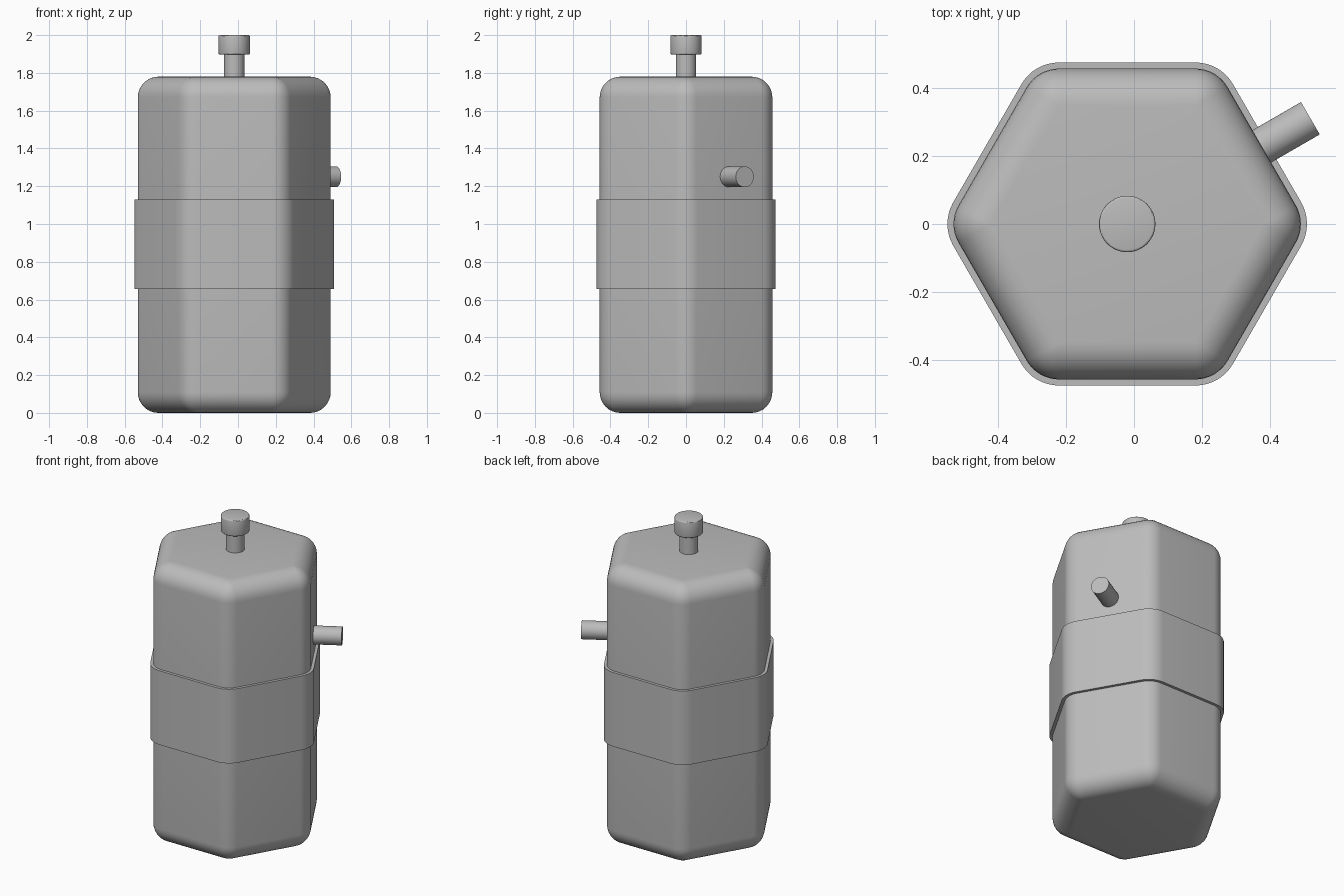
import bpy, bmesh, math
from mathutils import Matrix, Vector

if "Cube" in bpy.data.objects:
    bpy.data.objects.remove(bpy.data.objects["Cube"], do_unlink=True)

CX = -0.02          # axis of the container
APOTHEM = 0.457     # centre to flat side
ROUND = 0.11        # edge rounding
HEIGHT = 1.78

grey = bpy.data.materials.new("plain grey")
grey.use_nodes = True
colour = (0.5, 0.5, 0.5, 1)
grey.diffuse_color = colour
grey.node_tree.nodes["Principled BSDF"].inputs["Base Color"].default_value = colour


def finish(name, bm):
    bmesh.ops.remove_doubles(bm, verts=bm.verts, dist=1e-5)
    bmesh.ops.recalc_face_normals(bm, faces=bm.faces)
    mesh = bpy.data.meshes.new(name)
    bm.to_mesh(mesh)
    bm.free()
    mesh.materials.append(grey)
    obj = bpy.data.objects.new(name, mesh)
    bpy.context.collection.objects.link(obj)
    bpy.ops.object.select_all(action="DESELECT")
    obj.select_set(True)
    bpy.context.view_layer.objects.active = obj
    bpy.ops.object.shade_smooth_by_angle(angle=math.radians(30))
    return obj


def hex_ring(bm, core, radius, z, steps=8):
    """Hexagon of the given core apothem, grown outwards with round corners."""
    ring = []
    for k in range(6):
        corner = Vector((math.cos(k * math.pi / 3), math.sin(k * math.pi / 3)))
        corner *= core / math.cos(math.pi / 6)
        for s in range(steps + 1):
            a = (k - 0.5 + s / steps) * math.pi / 3
            ring.append(bm.verts.new((CX + corner.x + radius * math.cos(a),
                                      corner.y + radius * math.sin(a), z)))
    return ring


def loft(bm, rings):
    for lower, upper in zip(rings, rings[1:]):
        n = len(lower)
        for i in range(n):
            j = (i + 1) % n
            bm.faces.new((lower[i], lower[j], upper[j], upper[i]))


def cylinder(name, radius, start, end, bevel=0.0):
    start, end = Vector(start), Vector(end)
    axis = end - start
    turn = axis.to_track_quat("Z", "Y").to_matrix().to_4x4()
    bm = bmesh.new()
    bmesh.ops.create_cone(bm, cap_ends=True, segments=48, radius1=radius,
                          radius2=radius, depth=axis.length,
                          matrix=Matrix.Translation((start + end) / 2) @ turn)
    if bevel:
        rims = [e for e in bm.edges if any(len(f.verts) > 4 for f in e.link_faces)]
        bmesh.ops.bevel(bm, geom=rims, offset=bevel, segments=3,
                        profile=0.5, affect="EDGES")
    return finish(name, bm)


# Container body: hexagonal prism with every edge rounded
bm = bmesh.new()
core, rings, steps = APOTHEM - ROUND, [], 8
for base, first in ((ROUND, -math.pi / 2), (HEIGHT - ROUND, 0)):
    for s in range(steps + 1):
        t = first + s / steps * math.pi / 2
        rings.append(hex_ring(bm, core, ROUND * math.cos(t), base + ROUND * math.sin(t)))
loft(bm, rings)
for ring in (rings[0], rings[-1]):
    bm.faces.new(ring[::steps + 1])
finish("container_body", bm)

# Band round the middle
bm = bmesh.new()
inner, outer, low, high = ROUND - 0.004, ROUND + 0.018, 0.657, 1.13
rings = [hex_ring(bm, core, r, z) for r, z in
         ((inner, low), (outer, low), (outer, high), (inner, high))]
loft(bm, rings + rings[:1])
finish("middle_band", bm)

# Stem and knob on top
cylinder("knob_stem", 0.054, (CX, 0, HEIGHT - 0.02), (CX, 0, 1.91))
cylinder("knob_cap", 0.083, (CX, 0, 1.897), (CX, 0, 2.0), bevel=0.007)

# Spout from the rear left side
aim = Vector((math.cos(math.pi / 6), math.sin(math.pi / 6), 0))
root = Vector((CX, 0, 1.25))
cylinder("side_spout", 0.055, root + aim * 0.42, root + aim * 0.622)
